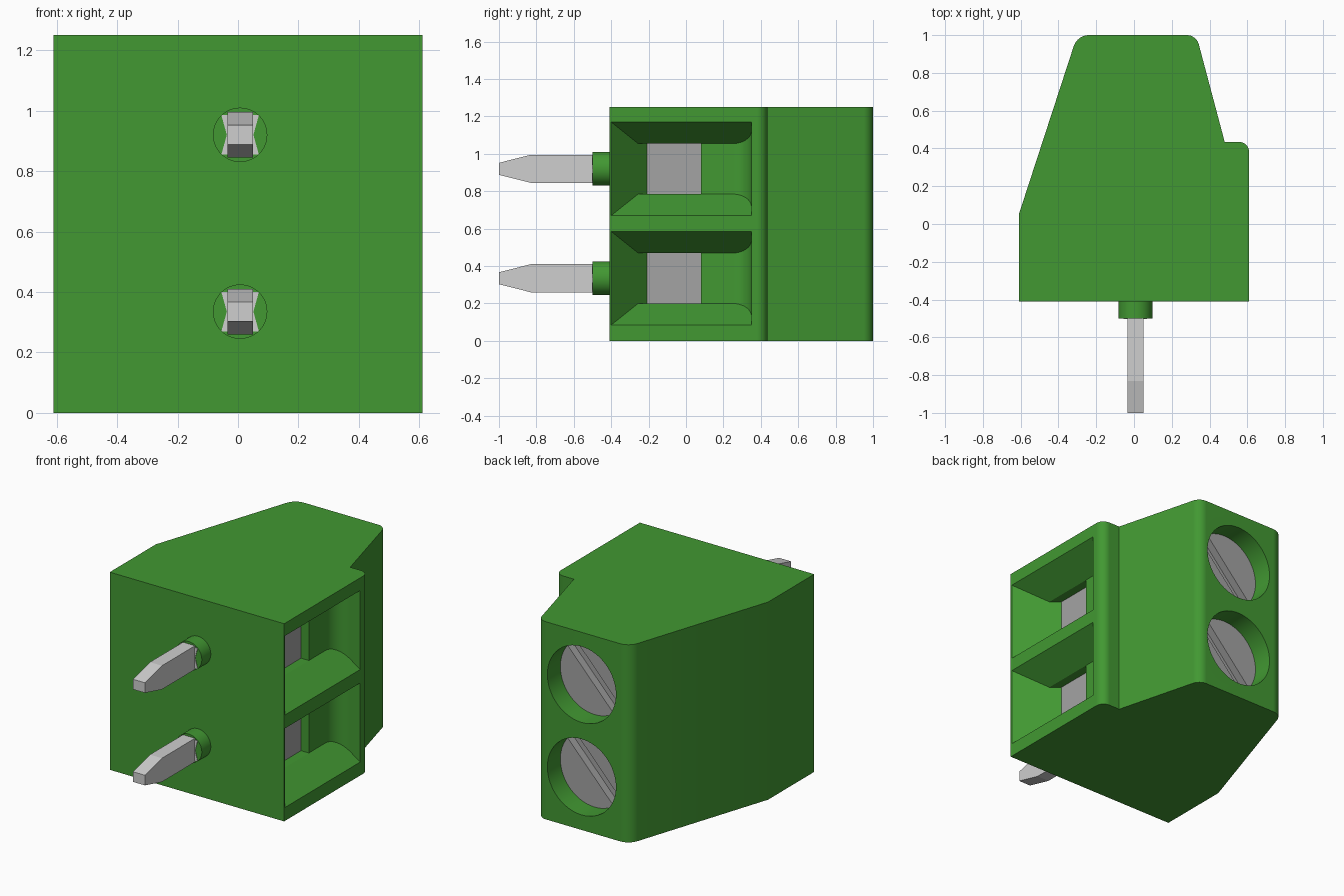
import bpy, bmesh, math
from mathutils import Vector, Matrix

cube = bpy.data.objects.get("Cube")
if cube:
    bpy.data.objects.remove(cube, do_unlink=True)


def material(name, rgb, rough):
    m = bpy.data.materials.new(name)
    m.use_nodes = True
    m.diffuse_color = (*rgb, 1)
    bsdf = m.node_tree.nodes["Principled BSDF"]
    bsdf.inputs["Base Color"].default_value = (*rgb, 1)
    bsdf.inputs["Roughness"].default_value = rough
    return m


GREEN = material("green plastic", (0.054, 0.314, 0.032), 0.5)
SILVER = material("light pin metal", (0.62, 0.62, 0.62), 0.5)
GREY = material("grey screw metal", (0.37, 0.37, 0.37), 0.5)


def finish(name, bm, mat):
    bmesh.ops.recalc_face_normals(bm, faces=bm.faces)
    me = bpy.data.meshes.new(name)
    bm.to_mesh(me)
    bm.free()
    me.materials.append(mat)
    ob = bpy.data.objects.new(name, me)
    bpy.context.collection.objects.link(ob)
    return ob


def loft(name, a, b, mat):
    """Closed solid between two matching outlines of 3D points."""
    bm = bmesh.new()
    va, vb = [bm.verts.new(p) for p in a], [bm.verts.new(p) for p in b]
    bm.faces.new(va)
    bm.faces.new(vb)
    for i in range(len(va)):
        j = (i + 1) % len(va)
        bm.faces.new((va[i], va[j], vb[j], vb[i]))
    return finish(name, bm, mat)


def prism_z(name, pts, lo, hi, mat):
    return loft(name, [(x, y, lo) for x, y in pts], [(x, y, hi) for x, y in pts], mat)


def cylinder_y(name, x, z, r, y0, y1, mat, n=64):
    ring = [(x + r * math.cos(t), z + r * math.sin(t))
            for t in (2 * math.pi * i / n for i in range(n))]
    return loft(name, [(u, y0, w) for u, w in ring], [(u, y1, w) for u, w in ring], mat)


def rounded(corners, seg=8):
    """Outline from (x, y, radius) corners, with arcs where the radius is not 0."""
    out = []
    for i, (x, y, r) in enumerate(corners):
        p = Vector((x, y))
        if r == 0:
            out.append((x, y))
            continue
        a = (Vector(corners[i - 1][:2]) - p).normalized()
        b = (Vector(corners[(i + 1) % len(corners)][:2]) - p).normalized()
        half = a.angle(b) / 2
        c = p + (a + b).normalized() * (r / math.sin(half))
        s = p + a * (r / math.tan(half)) - c
        e = p + b * (r / math.tan(half)) - c
        turn = s.angle(e)
        for k in range(seg + 1):
            t = k / seg
            q = (s * math.sin((1 - t) * turn) + e * math.sin(t * turn)) / math.sin(turn)
            out.append(tuple(c + q))
    return out


def activate(ob):
    bpy.ops.object.select_all(action='DESELECT')
    ob.select_set(True)
    bpy.context.view_layer.objects.active = ob


def cut(ob, cutter):
    activate(ob)
    mod = ob.modifiers.new("cut", 'BOOLEAN')
    mod.operation, mod.solver, mod.object = 'DIFFERENCE', 'EXACT', cutter
    bpy.ops.object.modifier_apply(modifier=mod.name)
    bpy.data.objects.remove(cutter, do_unlink=True)


def smooth(ob):
    activate(ob)
    bpy.ops.object.shade_smooth_by_angle(angle=math.radians(25))
    mod = ob.modifiers.new("weighted normals", 'WEIGHTED_NORMAL')
    mod.keep_sharp = True


# Housing: extruded side outline with rounded rear corners and a small shoulder
housing = prism_z("housing", rounded([
    (-0.61, -0.41, 0), (0.61, -0.41, 0), (0.61, 0.435, 0.055), (0.48, 0.435, 0),
    (0.33, 1.0, 0.065), (-0.30, 1.0, 0.085), (-0.61, 0.05, 0)]), 0, 1.25, GREEN)

SIDE, FLOOR, PLATE = 0.61, 0.44, 0.385      # x of wire entry mouth, floor and contact
PIN_X, SCREW_X, SCREW_R = 0.007, 0.03, 0.24
funnel = rounded([(0.63, -0.417, 0), (FLOOR, -0.256, 0), (FLOOR, 0.35, 0.1), (0.63, 0.35, 0)])


def mouth(x):
    """Half height of the tapered wire entry at depth x."""
    return 0.25 - 0.115 * (SIDE - x) / (SIDE - FLOOR)


for label, z in (("lower", 0.335), ("upper", 0.92)):
    # Tapered wire entry, then a straight-sided window down to the contact
    cut(housing, loft("funnel_cutter", [(x, y, z - mouth(x)) for x, y in funnel],
                      [(x, y, z + mouth(x)) for x, y in funnel], GREEN))
    cut(housing, prism_z("window_cutter", [(0.45, -0.265), (0.37, -0.197), (0.37, 0.08), (0.45, 0.08)],
                         z - 0.135, z + 0.135, GREEN))
    prism_z(label + "_contact", [(0.3, -0.24), (PLATE, -0.24), (PLATE, 0.09), (0.3, 0.09)],
            z - 0.14, z + 0.14, GREY)

    # Screw well and slotted screw
    cut(housing, cylinder_y("well_cutter", SCREW_X, z, SCREW_R, 0.75, 1.1, GREEN))
    screw = cylinder_y(label + "_screw", SCREW_X, z, SCREW_R + 0.004, 0.7, 0.87, GREY)
    bm = bmesh.new()
    bmesh.ops.create_cube(bm, size=1, matrix=Matrix.Translation((SCREW_X, 0.87, z))
                          @ Matrix.Rotation(math.radians(-47), 4, 'Y')
                          @ Matrix.Diagonal((0.7, 0.1, 0.075, 1)))
    cut(screw, finish("slot_cutter", bm, GREY))
    smooth(screw)

    # Round collar and tapered flat pin
    smooth(cylinder_y(label + "_pin_collar", PIN_X, z, 0.09, -0.5, -0.4, GREEN, 48))
    pin = [(-0.45, -0.075), (-0.83, -0.075), (-1, -0.032), (-1, 0.032), (-0.83, 0.075), (-0.45, 0.075)]
    loft(label + "_pin", [(PIN_X - 0.042, y, z + w) for y, w in pin],
         [(PIN_X + 0.042, y, z + w) for y, w in pin], SILVER)
    # Waisted shoulder where the pin leaves the collar
    waist = [(-0.062, -0.065), (0.062, -0.065), (0.044, 0), (0.062, 0.065), (-0.062, 0.065), (-0.044, 0)]
    loft(label + "_pin_shoulder", [(PIN_X + u, -0.503, z + w) for u, w in waist],
         [(PIN_X + u, -0.497, z + w) for u, w in waist], SILVER)

smooth(housing)
